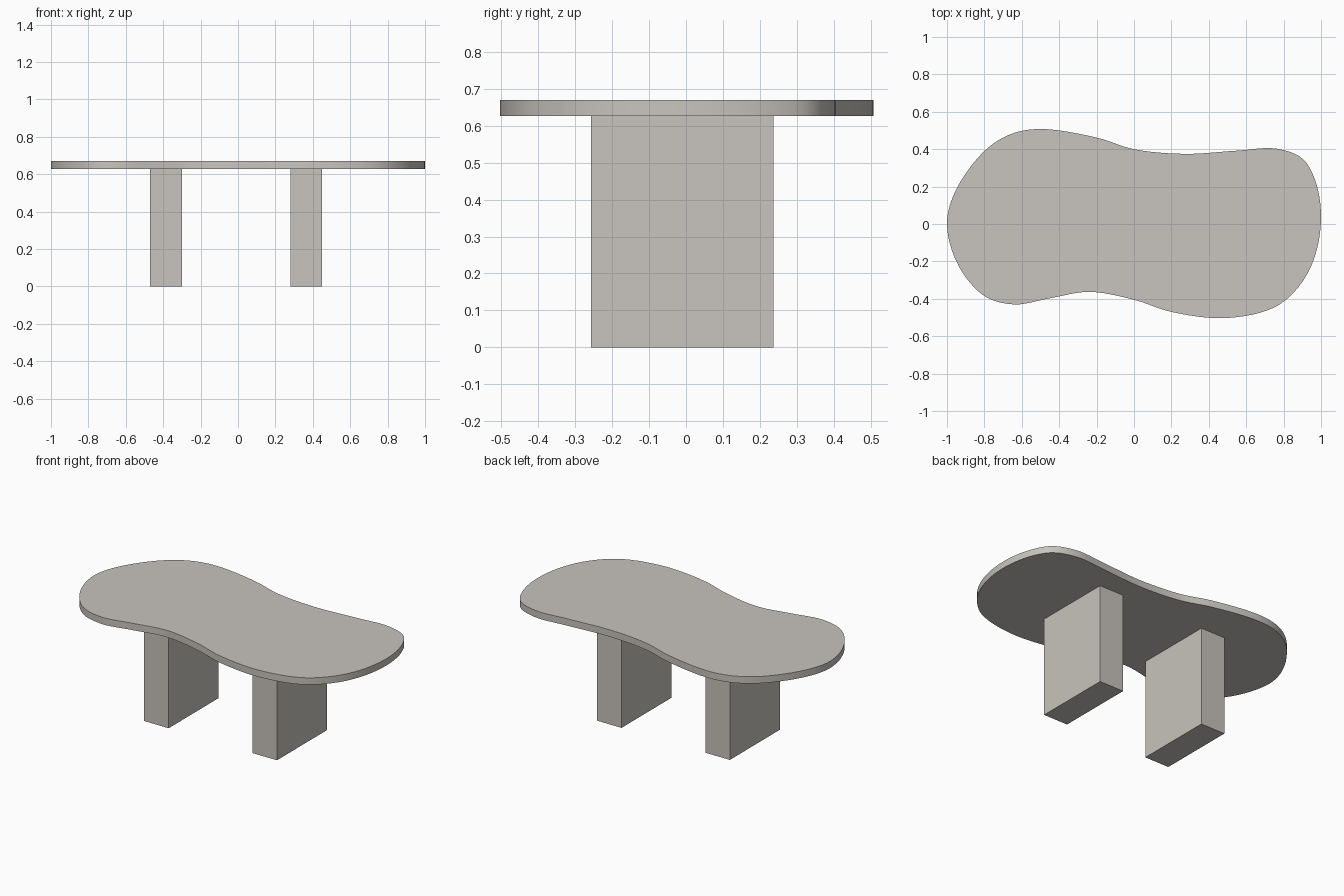
import bpy, bmesh
from mathutils import Vector

if "Cube" in bpy.data.objects:
    bpy.data.objects.remove(bpy.data.objects["Cube"])

stone = bpy.data.materials.new("warm_grey_stone")
stone.diffuse_color = (0.58, 0.55, 0.51, 1)
stone.use_nodes = True
stone.node_tree.nodes["Principled BSDF"].inputs["Base Color"].default_value = stone.diffuse_color

LEG_TOP, TOP = 0.627, 0.67


def finish(name, bm):
    bmesh.ops.recalc_face_normals(bm, faces=bm.faces)
    mesh = bpy.data.meshes.new(name)
    bm.to_mesh(mesh)
    bm.free()
    mesh.materials.append(stone)
    obj = bpy.data.objects.new(name, mesh)
    bpy.context.collection.objects.link(obj)
    return obj


def smooth_loop(points, steps):
    """Closed centripetal Catmull-Rom curve through the points."""
    pts = [Vector(p) for p in points]
    n, out = len(pts), []
    for i in range(n):
        p0, p1, p2, p3 = (pts[(i + k) % n] for k in (-1, 0, 1, 2))
        t0 = 0.0
        t1 = t0 + (p1 - p0).length ** 0.5
        t2 = t1 + (p2 - p1).length ** 0.5
        t3 = t2 + (p3 - p2).length ** 0.5
        for s in range(steps):
            t = t1 + (t2 - t1) * s / steps
            a1 = p0.lerp(p1, (t - t0) / (t1 - t0))
            a2 = p1.lerp(p2, (t - t1) / (t2 - t1))
            a3 = p2.lerp(p3, (t - t2) / (t3 - t2))
            b1 = a1.lerp(a2, (t - t0) / (t2 - t0))
            b2 = a2.lerp(a3, (t - t1) / (t3 - t1))
            out.append(b1.lerp(b2, (t - t1) / (t2 - t1)))
    return out


# Free-form table top: outline extruded upward
outline = [(-1, 0), (-0.953, 0.18), (-0.80, 0.39), (-0.66, 0.48), (-0.5, 0.508),
           (-0.2, 0.462), (0, 0.40), (0.27, 0.375), (0.55, 0.392), (0.76, 0.403),
           (0.90, 0.35), (0.97, 0.23), (1, 0.04), (0.968, -0.17), (0.885, -0.33),
           (0.75, -0.446), (0.49, -0.503), (0.2, -0.47), (0, -0.405),
           (-0.24, -0.363), (-0.45, -0.397), (-0.64, -0.43), (-0.8, -0.385),
           (-0.94, -0.22)]
bm = bmesh.new()
base = bm.faces.new([bm.verts.new((p.x, p.y, LEG_TOP)) for p in smooth_loop(outline, 6)])
ext = bmesh.ops.extrude_face_region(bm, geom=[base], use_keep_orig=True)
bmesh.ops.translate(bm, vec=(0, 0, TOP - LEG_TOP),
                    verts=[g for g in ext["geom"] if isinstance(g, bmesh.types.BMVert)])
table_top = finish("table_top", bm)
bpy.context.view_layer.objects.active = table_top
table_top.select_set(True)
bpy.ops.object.shade_smooth_by_angle(angle=0.6)

# Two slab legs
for name, x in (("left_leg", -0.385), ("right_leg", 0.365)):
    bm = bmesh.new()
    bmesh.ops.create_cube(bm, size=1)
    bmesh.ops.scale(bm, vec=(0.17, 0.495, LEG_TOP), verts=bm.verts)
    bmesh.ops.translate(bm, vec=(x, -0.01, LEG_TOP / 2), verts=bm.verts)
    finish(name, bm)
